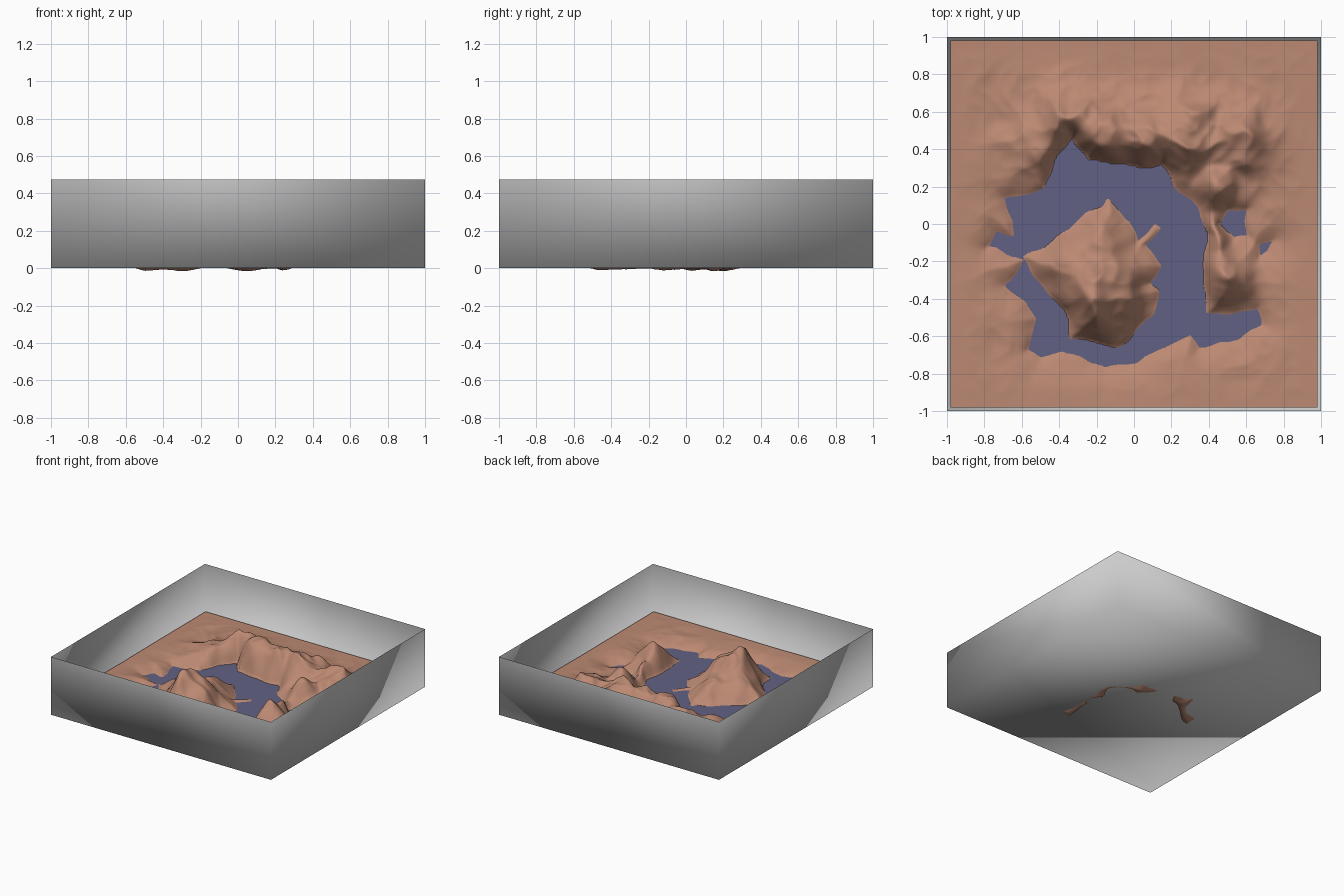
import bpy, bmesh, math
from mathutils import Vector, noise

if "Cube" in bpy.data.objects:
    bpy.data.objects.remove(bpy.data.objects["Cube"])

WATER, PLAIN, HALF, N = 0.045, 0.095, 0.982, 190

# Shorelines (top view outlines)
LAKE = [(-.33,.46),(-.25,.35),(-.10,.32),(.14,.31),(.22,.2),(.35,.09),(.39,-.06),(.37,-.2),(.36,-.3),
        (.39,-.47),(.48,-.48),(.66,-.45),(.68,-.54),(.57,-.61),(.35,-.66),(.29,-.6),(.14,-.67),(.03,-.74),
        (-.16,-.77),(-.29,-.72),(-.39,-.68),(-.5,-.72),(-.57,-.67),(-.53,-.51),(-.58,-.42),(-.69,-.34),
        (-.63,-.27),(-.6,-.19),(-.72,-.15),(-.78,-.12),(-.74,-.05),(-.65,-.06),(-.65,.01),(-.7,.13),
        (-.48,.19),(-.46,.27),(-.4,.37)]
ISLAND = [(-.14,.14),(-.09,.07),(-.02,.01),(.02,-.09),(.11,0),(.14,-.02),(.06,-.11),(.15,-.22),(.09,-.32),
          (.13,-.36),(.11,-.48),(-.1,-.66),(-.22,-.62),(-.33,-.62),(-.37,-.46),(-.5,-.32),(-.6,-.17),
          (-.42,-.09),(-.26,.05),(-.17,.09)]
POND = [(.46,0),(.5,.07),(.6,.08),(.61,-.07),(.54,-.08)]
PUDDLE = [(.67,-.11),(.75,-.1),(.73,-.15),(.68,-.18)]

# Mountains: x, y, height over the plain, radius
PEAKS = [(-.18,-.38,.26,.17),(-.17,-.1,.1,.12),(-.33,-.22,.1,.14),
         (.47,-.28,.15,.12),(.43,-.08,.1,.1),(.45,.2,.13,.1),
         (.56,.45,.15,.15),(.27,.47,.19,.17),(.05,.46,.17,.16),
         (-.16,.47,.19,.16),(-.34,.54,.18,.16),(-.5,.42,.08,.15)]


def signed_distance(x, y, poly):
    """Distance to an outline, negative inside."""
    best, inside = 9.0, False
    ax, ay = poly[-1]
    for bx, by in poly:
        ex, ey, px, py = bx - ax, by - ay, x - ax, y - ay
        t = max(0.0, min(1.0, (px * ex + py * ey) / (ex * ex + ey * ey)))
        d = (px - t * ex) ** 2 + (py - t * ey) ** 2
        if d < best:
            best = d
        if (ay > y) != (by > y) and x < ax + ex * (y - ay) / ey:
            inside = not inside
        ax, ay = bx, by
    return -math.sqrt(best) if inside else math.sqrt(best)


def smooth(t):
    t = max(0.0, min(1.0, t))
    return t * t * (3 - 2 * t)


def height(x, y):
    edge = smooth((HALF - max(abs(x), abs(y))) / 0.3)
    # wobble the shoreline
    wx = x + 0.02 * noise.noise(Vector((x * 9, y * 9, 1)))
    wy = y + 0.02 * noise.noise(Vector((x * 9, y * 9, 5)))
    lake = signed_distance(wx, wy, LAKE)
    d = max(lake, -signed_distance(wx, wy, ISLAND)) if lake < 0 else lake
    d = min(d, signed_distance(wx, wy, POND), signed_distance(wx, wy, PUDDLE))
    if d < 0:
        return WATER - 0.052 * smooth(-d / 0.17) - 0.01 * smooth(-d / 0.03)
    p = sum((h * math.exp(-((wx - cx) ** 2 + (wy - cy) ** 2) / (r * r) * 0.9)) ** 3
            for cx, cy, h, r in PEAKS) ** (1 / 3)
    v = Vector((x, y, 0))
    ridges = 0.5 - abs(noise.noise(v * 4.5)) * 1.6 - 0.5 * abs(noise.noise(v * 10))
    rough = edge * (0.018 + 0.25 * p) * ridges
    ramp = 1 - math.exp(-d / (0.045 if p > 0.08 else 0.045 + (0.08 - p) * 0.4))
    return WATER + max(0.004 * smooth(d / 0.01), (PLAIN - WATER + p + rough) * ramp)


def sheet(name, half, n, z):
    bm = bmesh.new()
    bmesh.ops.create_grid(bm, x_segments=n, y_segments=n, size=half)
    for v in bm.verts:
        v.co.z = z(v.co.x, v.co.y)
    return finish(name, bm)


def finish(name, bm, color=None):
    me = bpy.data.meshes.new(name)
    bm.to_mesh(me)
    bm.free()
    for f in me.polygons:
        f.use_smooth = True
    ob = bpy.data.objects.new(name, me)
    bpy.context.collection.objects.link(ob)
    return ob


def paint(ob, color):
    mat = bpy.data.materials.new(ob.name + "_color")
    mat.diffuse_color = color
    mat.use_nodes = True
    mat.node_tree.nodes["Principled BSDF"].inputs["Base Color"].default_value = mat.diffuse_color
    ob.data.materials.append(mat)


# Terrain and water
paint(sheet("terrain", HALF, N, height), (0.50, 0.25, 0.17, 1))
paint(sheet("water", HALF, 1, lambda x, y: WATER), (0.12, 0.12, 0.23, 1))

# Open tray: thin box without a lid
bm = bmesh.new()
bmesh.ops.create_cube(bm, size=1)
for v in bm.verts:
    v.co = Vector((v.co.x * 2, v.co.y * 2, (v.co.z + 0.5) * 0.475))
top = [f for f in bm.faces if f.normal.z > 0.9]
bmesh.ops.delete(bm, geom=top, context='FACES_ONLY')
finish("tray", bm)
